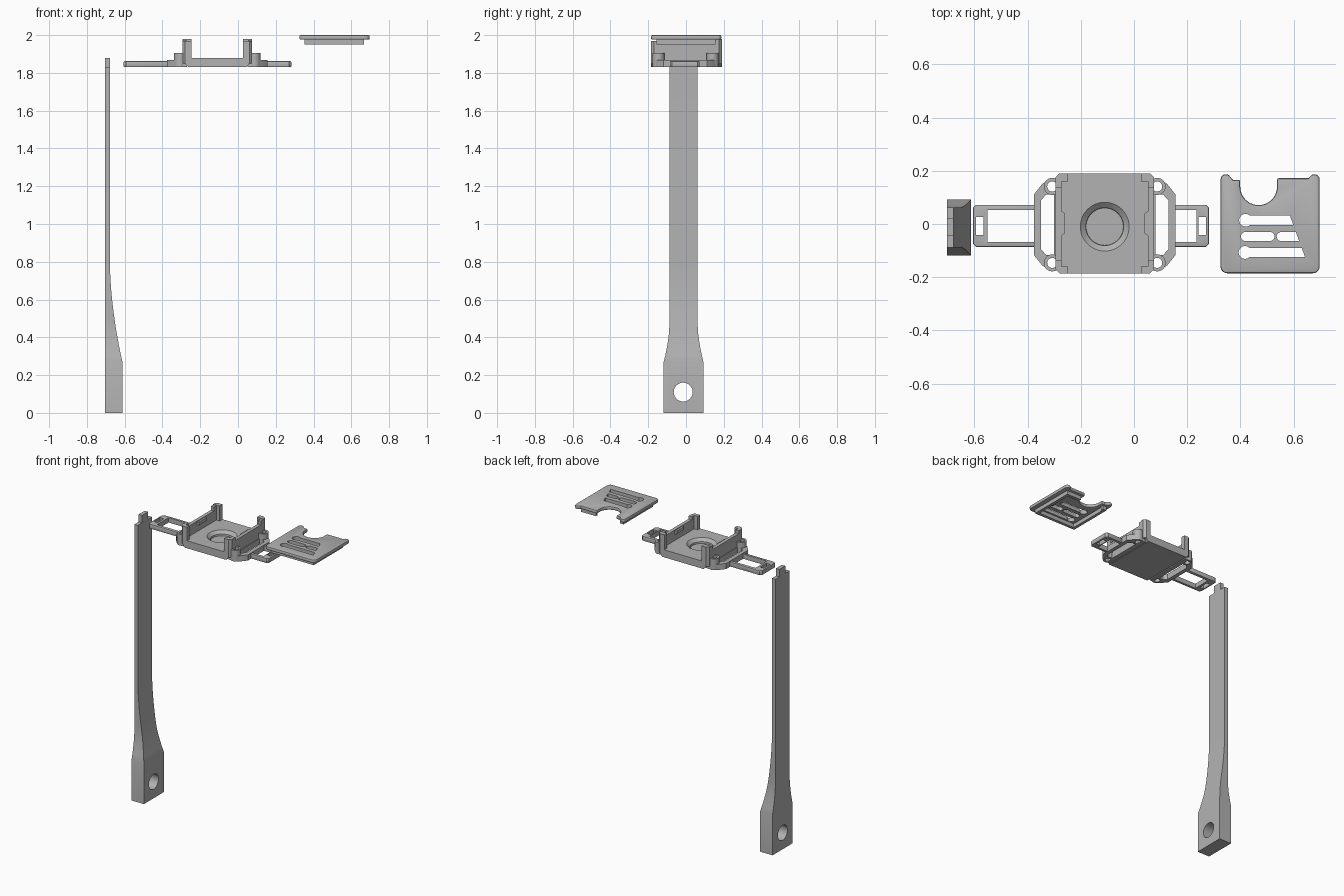
import bpy, bmesh, math
from mathutils import Vector

cube = bpy.data.objects.get("Cube")
if cube:
    bpy.data.objects.remove(cube, do_unlink=True)

grey = bpy.data.materials.new("plain grey")
grey.use_nodes = True
colour = (0.45, 0.45, 0.45, 1)
grey.diffuse_color = colour
grey.node_tree.nodes["Principled BSDF"].inputs["Base Color"].default_value = colour

AXES = {"x": lambda a, b, t: (t, a, b),
        "y": lambda a, b, t: (a, t, b),
        "z": lambda a, b, t: (a, b, t)}


def finish(name, bm):
    bmesh.ops.recalc_face_normals(bm, faces=bm.faces)
    mesh = bpy.data.meshes.new(name)
    bm.to_mesh(mesh)
    bm.free()
    mesh.materials.append(grey)
    obj = bpy.data.objects.new(name, mesh)
    bpy.context.collection.objects.link(obj)
    return obj


def loft(name, rings):
    """Skin a stack of closed rings and cap both ends."""
    bm = bmesh.new()
    rows = [[bm.verts.new(p) for p in ring] for ring in rings]
    n = len(rows[0])
    for low, high in zip(rows, rows[1:]):
        for i in range(n):
            j = (i + 1) % n
            bm.faces.new((low[i], low[j], high[j], high[i]))
    bm.faces.new(rows[0])
    bm.faces.new(rows[-1])
    return finish(name, bm)


def prism(name, outline, lo, hi, axis="z"):
    place = AXES[axis]
    return loft(name, [[place(a, b, t) for a, b in outline] for t in (lo, hi)])


def rect(a0, a1, b0, b1):
    return [(a0, b0), (a1, b0), (a1, b1), (a0, b1)]


def box(name, x0, x1, y0, y1, z0, z1):
    return prism(name, rect(min(x0, x1), max(x0, x1), y0, y1), z0, z1)


def arc(cx, cy, r, start, end, n=16):
    angles = [math.radians(start + (end - start) * i / n) for i in range(n + 1)]
    return [(cx + r * math.cos(a), cy + r * math.sin(a)) for a in angles]


def circle(cx, cy, r, n=40):
    return arc(cx, cy, r, 0, 360, n)[:-1]


def bake(obj):
    """Replace the mesh by its modified result."""
    graph = bpy.context.evaluated_depsgraph_get()
    mesh = bpy.data.meshes.new_from_object(obj.evaluated_get(graph))
    obj.modifiers.clear()
    obj.data = mesh


def cut(obj, *cutters):
    for cutter in cutters:
        mod = obj.modifiers.new("cut", "BOOLEAN")
        mod.operation, mod.solver, mod.object = "DIFFERENCE", "EXACT", cutter
        bake(obj)
        bpy.data.objects.remove(cutter, do_unlink=True)
    return obj


def bevel(obj, width, segments=2):
    mod = obj.modifiers.new("bevel", "BEVEL")
    mod.width, mod.segments = width, segments
    mod.limit_method, mod.angle_limit = "ANGLE", math.radians(50)
    bake(obj)
    return obj


# Long handle: thick foot easing into a thin blade
MID_Y = -0.013
rings = []
for z in [0, 0.27] + [0.27 + 0.53 * i / 14 for i in range(1, 15)] + [1.83]:
    depth = 0.066 * min(1, max(0, (0.8 - z) / 0.53)) ** 1.8
    half = 0.075 + 0.03 * min(1, max(0, (0.46 - z) / 0.19)) ** 1.6
    rings.append([(x, MID_Y + y, z) for x, y in rect(-0.703, -0.678 + depth, -half, half)])
handle = loft("handle", rings)
cut(handle, prism("hole", circle(-0.015, 0.11, 0.05), -0.8, -0.5, "x"))
box("handle_tab", -0.703, -0.678, -0.043, 0.02, 1.82, 1.88)

# Tray floor with chamfered underside and shallow dish
CX, BASE = -0.11, 1.83
section = [(-0.167, 1.88), (-0.167, 1.845), (-0.152, BASE),
           (0.152, BASE), (0.167, 1.845), (0.167, 1.88)]
tray = prism("tray_floor", [(CX + u, z) for u, z in section], -0.185, 0.19, "y")
dish = loft("dish", [[(x, y, z) for x, y in circle(CX, -0.01, r, 48)]
                     for z, r in ((1.85, 0.07), (1.862, 0.071), (1.882, 0.094))])
cut(tray, dish)

# Tray sides, mirrored about the tray centre
for side, s in (("right", -1), ("left", 1)):
    def flip(points):
        return [(CX + s * u, y) for u, y in points]

    wall = [(-0.165, BASE), (0.17, BASE), (0.17, 1.975), (0.135, 1.975),
            (0.135, 1.95), (-0.135, 1.95), (-0.135, 1.97), (-0.165, 1.97)]
    prism(side + "_wall", wall, *sorted((CX + s * 0.162, CX + s * 0.185)), "x")
    for end, y0, y1, top in (("front", -0.185, -0.16, 1.97), ("back", 0.16, 0.19, 1.98)):
        post = rect(0.137, 0.185, y0, y1)
        outer = 0 if end == "front" else 3
        post = [p for p in post]
        corner = 1 if end == "front" else 2
        post[corner:corner + 1] = ([(0.17, y0), (0.185, y0 + 0.015)] if end == "front"
                                   else [(0.185, y1 - 0.015), (0.17, y1)])
        prism(f"{side}_{end}_post", flip(post), 1.85, top)

    # Snap catch on the inner face
    catch = [(0.165, -0.045), (0.15, -0.035), (0.15, 0.04), (0.165, 0.05)]
    prism(side + "_catch", flip(catch), 1.925, 1.945)

    # Side frame with its open window
    frame = [(0.16, -0.172), (0.205, -0.175), (0.235, -0.155), (0.265, -0.118), (0.265, 0.112),
             (0.235, 0.15), (0.205, 0.17), (0.16, 0.168)]
    window = [(0.19, -0.116), (0.22, -0.116), (0.239, -0.095), (0.239, 0.09),
              (0.22, 0.11), (0.19, 0.11)]
    ring = prism(side + "_side_frame", flip(frame), BASE, 1.868)
    holes = [(CX + s * 0.197, y) for y in (-0.146, 0.141)]
    cut(ring, prism("window", flip(window), 1.8, 1.9),
        *[prism("screw", circle(x, y, 0.019, 24), 1.8, 1.95) for x, y in holes])

    # Screw bosses
    for end, (x, y) in zip(("front", "back"), holes):
        boss = prism(f"{side}_{end}_boss", circle(x, y, 0.032, 28), BASE, 1.905)
        cut(boss, prism("screw", circle(x, y, 0.019, 24), 1.8, 1.95))

    # Strap loop with buckle slot
    reach, inner, slot = (0.495, 0.44, (0.455, 0.483)) if s < 0 else (0.392, 0.345, (0.352, 0.38))
    loop = [(0.255, -0.086), (reach - 0.012, -0.086), (reach, -0.074),
            (reach, 0.06), (reach - 0.012, 0.072), (0.255, 0.072)]
    strap = bevel(prism(side + "_strap_loop", flip(loop), BASE, 1.862), 0.005)
    cut(strap, prism("opening", flip(rect(0.265, inner, -0.067, 0.053)), 1.8, 1.9),
        prism("slot", flip(rect(*slot, -0.041, 0.026)), 1.8, 1.9))

# Cover plate with a thumb notch and two rear ears
outline = (arc(0.35, -0.16, 0.025, 180, 270, 5) + arc(0.672, -0.16, 0.025, 270, 360, 5)
           + arc(0.677, 0.167, 0.02, 0, 120, 6) + [(0.655, 0.172), (0.537, 0.172)]
           + arc(0.468, 0.14, 0.069, 0, -180, 20)
           + [(0.399, 0.166), (0.372, 0.166)] + arc(0.345, 0.167, 0.02, 60, 180, 6))
cover = bevel(prism("cover_plate", outline, 1.976, 2.0), 0.007)


def vent(y, start, bulb, half=0.017):
    """Round left end, slanted right end."""
    right = [0.586 - 0.366 * (dy - 0.03) for dy in (y - half, y + half)]
    shape = arc(start + half, y, half, 90, 270, 10) + [(right[0], y - half), (right[1], y + half)]
    parts = [prism("vent", shape, 1.9, 2.1)]
    if bulb:
        parts.append(prism("bulb", circle(start + half, y, 0.024, 28), 1.9, 2.1))
    return parts


pill = arc(0.419, -0.047, 0.017, 90, 270, 10) + arc(0.511, -0.047, 0.017, -90, 90, 10)
cut(cover, *vent(0.014, 0.402, True), *vent(-0.047, 0.536, False),
    *vent(-0.107, 0.4, True), prism("pill", pill, 1.9, 2.1))

# Locating rim below the cover
rim = box("cover_rim", 0.352, 0.667, -0.155, 0.155, 1.95, 1.98)
cut(rim, box("inside", 0.372, 0.647, -0.135, 0.135, 1.9, 2.1),
    box("rear_gap", 0.38, 0.557, 0.1, 0.2, 1.9, 2.1))

# Smooth the round surfaces, keep the edges sharp
bpy.ops.object.select_all(action="DESELECT")
for obj in bpy.context.collection.objects:
    if obj.type == "MESH" and grey.name in obj.data.materials:
        obj.select_set(True)
        bpy.context.view_layer.objects.active = obj
bpy.ops.object.shade_smooth_by_angle(angle=math.radians(30))
